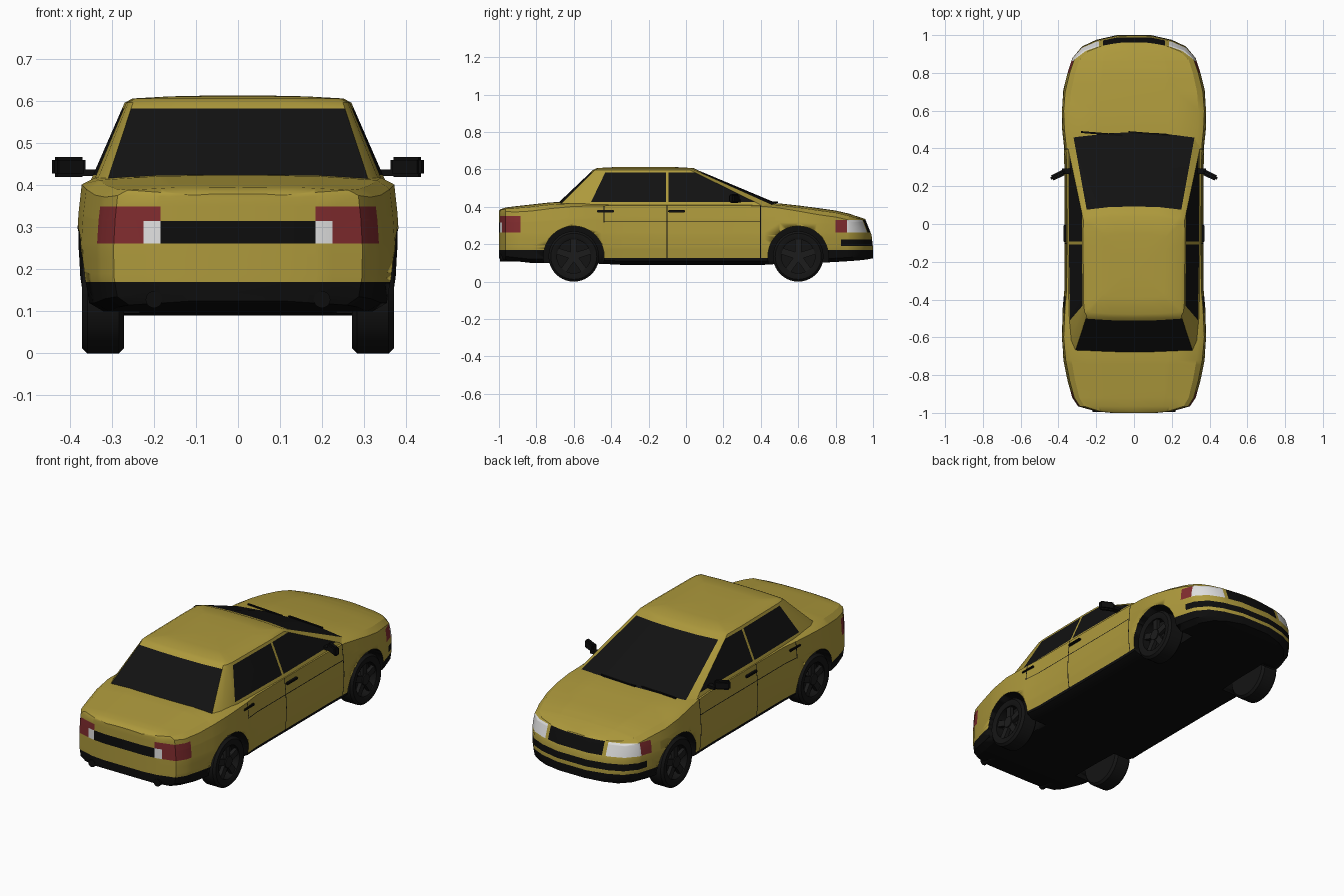
import bpy, bmesh, math
from mathutils import Vector, Matrix

if "Cube" in bpy.data.objects:
    bpy.data.objects.remove(bpy.data.objects["Cube"])


def mat(name, r, g, b):
    m = bpy.data.materials.new(name)
    m.diffuse_color = (r, g, b, 1)
    m.use_nodes = True
    m.node_tree.nodes["Principled BSDF"].inputs["Base Color"].default_value = m.diffuse_color
    return m


PAINT, TRIM, GLASS, RED, WHITE, TYRE, RIM = range(7)
MATS = [mat("yellow paint", .42, .32, .045), mat("black trim", .004, .004, .004),
        mat("dark glass", .006, .006, .006), mat("red lamp", .22, .025, .028),
        mat("white lamp", .75, .75, .75), mat("tyre rubber", .007, .007, .007),
        mat("dark rim", .012, .012, .012)]


def finish(name, bm, index=None, angle=30):
    bmesh.ops.recalc_face_normals(bm, faces=bm.faces)
    if index is not None:
        for f in bm.faces:
            f.material_index = index
    me = bpy.data.meshes.new(name)
    bm.to_mesh(me)
    bm.free()
    for m in MATS:
        me.materials.append(m)
    ob = bpy.data.objects.new(name, me)
    bpy.context.collection.objects.link(ob)
    bpy.ops.object.select_all(action='DESELECT')
    ob.select_set(True)
    bpy.context.view_layer.objects.active = ob
    bpy.ops.object.shade_smooth_by_angle(angle=math.radians(angle))
    return ob


def loft(bm, rings):
    """Skin closed rings; returns the faces of each row."""
    vs = [[bm.verts.new(p) for p in r] for r in rings]
    n = len(vs[0])
    rows = [[bm.faces.new((a[j], a[(j + 1) % n], b[(j + 1) % n], b[j])) for j in range(n)]
            for a, b in zip(vs, vs[1:])]
    bm.faces.new(vs[0])
    bm.faces.new(vs[-1])
    return rows


def both(half):
    """Close a half outline (ends on x = 0) by mirroring it."""
    return half + [(-p[0],) + tuple(p[1:]) for p in half[-2:0:-1]]


def box(bm, c, size, rot=None, bevel=0):
    tmp = bmesh.ops.create_cube(bm, size=1)['verts']
    m = Matrix.Translation(c) @ (rot or Matrix()) @ Matrix.Diagonal((*size, 1))
    bmesh.ops.transform(bm, matrix=m, verts=tmp)
    if bevel:
        edges = list({e for v in tmp for e in v.link_edges})
        bmesh.ops.bevel(bm, geom=edges, offset=bevel, segments=2, affect='EDGES')


def cylinder(bm, c, r, depth, axis, segs=40):
    rot = Matrix.Rotation(math.pi / 2, 4, axis)
    bmesh.ops.create_cone(bm, cap_ends=True, segments=segs, radius1=r, radius2=r,
                          depth=depth, matrix=Matrix.Translation(c) @ rot)


# Lower body: stations of y, half width, bottom, top, shoulder drop
STATIONS = [(-1, .12, .125, .38, .01), (-.992, .2, .12, .387, .012), (-.965, .295, .115, .396, .02),
            (-.92, .325, .11, .402, .03), (-.83, .35, .10, .412, .035), (-.72, .372, .1, .424, .033),
            (-.6, .383, .1, .427, .025), (-.45, .376, .095, .42, .015), (-.35, .367, .09, .42, .012),
            (.3, .367, .09, .42, .012), (.42, .37, .09, .42, .018), (.5, .379, .095, .418, .025),
            (.6, .383, .1, .407, .03), (.7, .375, .1, .394, .035), (.8, .35, .105, .38, .035),
            (.88, .325, .11, .364, .035), (.94, .275, .115, .35, .03), (.975, .2, .12, .342, .022),
            (1, .09, .125, .335, .02)]


def section(y, w, zb, zt, s):
    zs = zt - s
    half = [(0, zb), (.88 * w, zb), (.975 * w, zb + .02), (w, .18), (1.005 * w, .25),
            (.992 * w, .25 + .55 * (zs - .25)), (.972 * w, zs), (.89 * w, zt - .35 * s),
            (.5 * w, zt - .05 * s), (0, zt)]
    lean = .4 * max(0, y - .85) / .15          # nose leans back above the bumper
    return both([(x, y - lean * max(0, z - .23), z) for x, z in half])


bm = bmesh.new()
loft(bm, [section(*s) for s in STATIONS])
CUTS = {0: [-.225, -.185, -.165, .165, .185, .225],
        1: [-.885, -.745, -.442, -.437, -.105, -.1, .395, .4, .745, .8, .83, .862],
        2: [.125, .17, .19, .226, .262, .315, .318, .322, .33, .35]}
for axis, values in CUTS.items():
    no = Vector([axis == i for i in range(3)])
    for v in values:
        bmesh.ops.bisect_plane(bm, geom=bm.verts[:] + bm.edges[:] + bm.faces[:], dist=1e-5,
                               plane_co=no * v, plane_no=no)


def body_colour(x, y, z):
    x = abs(x)
    if z < .125 or (abs(y) > .745 and z < .17):
        return TRIM                                           # sills and bumpers
    if y < -.885 and .262 < z < .35:                          # rear lamps and panel
        if x > .225 or (x > .185 and z > .315):
            return RED
        if z < .315:
            return WHITE if x > .185 else TRIM
    if y > .83 and .19 < z < .226:
        return TRIM                                           # lower air intake
    if y > .8 and .262 < z < .33:                             # head lamps and grille
        if x > .185:
            return RED if y < .862 else WHITE
        if x < .165:
            return TRIM
    if x > .33 and z < .41:                                   # door gaps and side crease
        if -.105 < y < -.1 or .395 < y < .4 or (-.442 < y < -.437 and z > .3):
            return TRIM
        if -.437 < y < .4 and .318 < z < .322:
            return TRIM
    return PAINT


for f in bm.faces:
    f.material_index = body_colour(*f.calc_center_median())
body = finish("body", bm)

# Wheel wells cut out of the body
bm = bmesh.new()
for sx in (-1, 1):
    for y in (-.6, .6):
        cylinder(bm, (sx * .345, y, .135), .162, .22, 'Y', 48)
cutter = finish("wheel_well_cutter", bm, TRIM)
cutter.hide_render = True
mod = body.modifiers.new("wells", 'BOOLEAN')
mod.operation, mod.solver, mod.object = 'DIFFERENCE', 'EXACT', cutter
bpy.context.view_layer.objects.active = body
bpy.ops.object.modifier_apply(modifier=mod.name)
bpy.data.objects.remove(cutter)

# Cabin: base and roof outline (half), front centre to rear centre
BASE = [(0, .53), (.17, .52), (.325, .485), (.353, .42), (.356, -.093), (.356, -.108),
        (.348, -.52), (.34, -.63), (.315, -.685), (.16, -.7), (0, -.705)]
ROOF = [(0, .06), (.13, .057), (.245, .045), (.268, .02), (.27, -.093), (.27, -.108),
        (.266, -.425), (.262, -.465), (.25, -.487), (.13, -.495), (0, -.497)]


def cabin_ring(t):
    return both([(a[0] + (b[0] - a[0]) * t, a[1] + (b[1] - a[1]) * t, .40 + .197 * t)
                 for a, b in zip(BASE, ROOF)])


def roof_ring(k, z):
    return both([(x * k, -.22 + (y + .22) * k, z) for x, y in ROOF])


bm = bmesh.new()
rows = loft(bm, [cabin_ring(t) for t in (0, .127, .93, 1)]
            + [roof_ring(.93, .607), roof_ring(.6, .612), roof_ring(.25, .614)])
for r, row in enumerate(rows[:2]):
    for j, f in enumerate(row):
        k = min(j, 19 - j)
        if k in (0, 1, 8, 9) or (r == 1 and k in (3, 5)):
            f.material_index = GLASS
finish("cabin", bm, angle=25)

# Wheels: turned tyre, recessed rim and spokes
TYRE_PROFILE = [(.0, .0), (.09, .0), (.09, .045), (.1, .05), (.123, .05), (.135, .038),
                (.135, -.038), (.123, -.05), (.0, -.05)]
for sx, side in ((-1, "left"), (1, "right")):
    for y, end in ((-.6, "rear"), (.6, "front")):
        place = Matrix.Translation((sx * .321, y, .135))
        bm = bmesh.new()
        n = 40
        rings = [[(sx * h, max(r, .002) * math.cos(i * math.tau / n),
                   max(r, .002) * math.sin(i * math.tau / n)) for i in range(n)]
                 for r, h in TYRE_PROFILE]
        loft(bm, rings)
        bm.transform(place)
        finish(f"{end}_{side}_tyre", bm, TYRE)
        bm = bmesh.new()
        cylinder(bm, (sx * .022, 0, 0), .03, .044, 'Y', 20)
        for i in range(5):
            rot = Matrix.Rotation(i * math.tau / 5, 4, 'X')
            box(bm, rot @ Vector((sx * .028, 0, .055)), (.02, .034, .076), rot)
        bm.transform(place)
        finish(f"{end}_{side}_rim", bm, RIM)

# Mirrors, door handles and exhausts on both sides
for sx, side in ((-1, "left"), (1, "right")):
    bm = bmesh.new()
    tilt = Matrix.Rotation(-sx * .45, 4, 'Z')
    box(bm, (sx * .403, .258, .444), (.082, .03, .048), tilt, .008)
    box(bm, (sx * .355, .28, .43), (.05, .03, .016))
    finish(f"{side}_mirror", bm, TRIM)
    bm = bmesh.new()
    for y in (-.43, -.05):
        box(bm, (sx * .363, y, .376), (.022, .09, .012), None, .003)
    finish(f"{side}_door_handles", bm, TRIM)
    bm = bmesh.new()
    cylinder(bm, (sx * .2, -.93, .128), .02, .13, 'X', 20)
    finish(f"{side}_exhaust", bm, TRIM)

# Wipers
bm = bmesh.new()
for x in (-.17, .08):
    box(bm, (x, .478, .424), (.22, .01, .006), Matrix.Rotation(-.08, 4, 'Z'))
finish("wipers", bm, TRIM)
